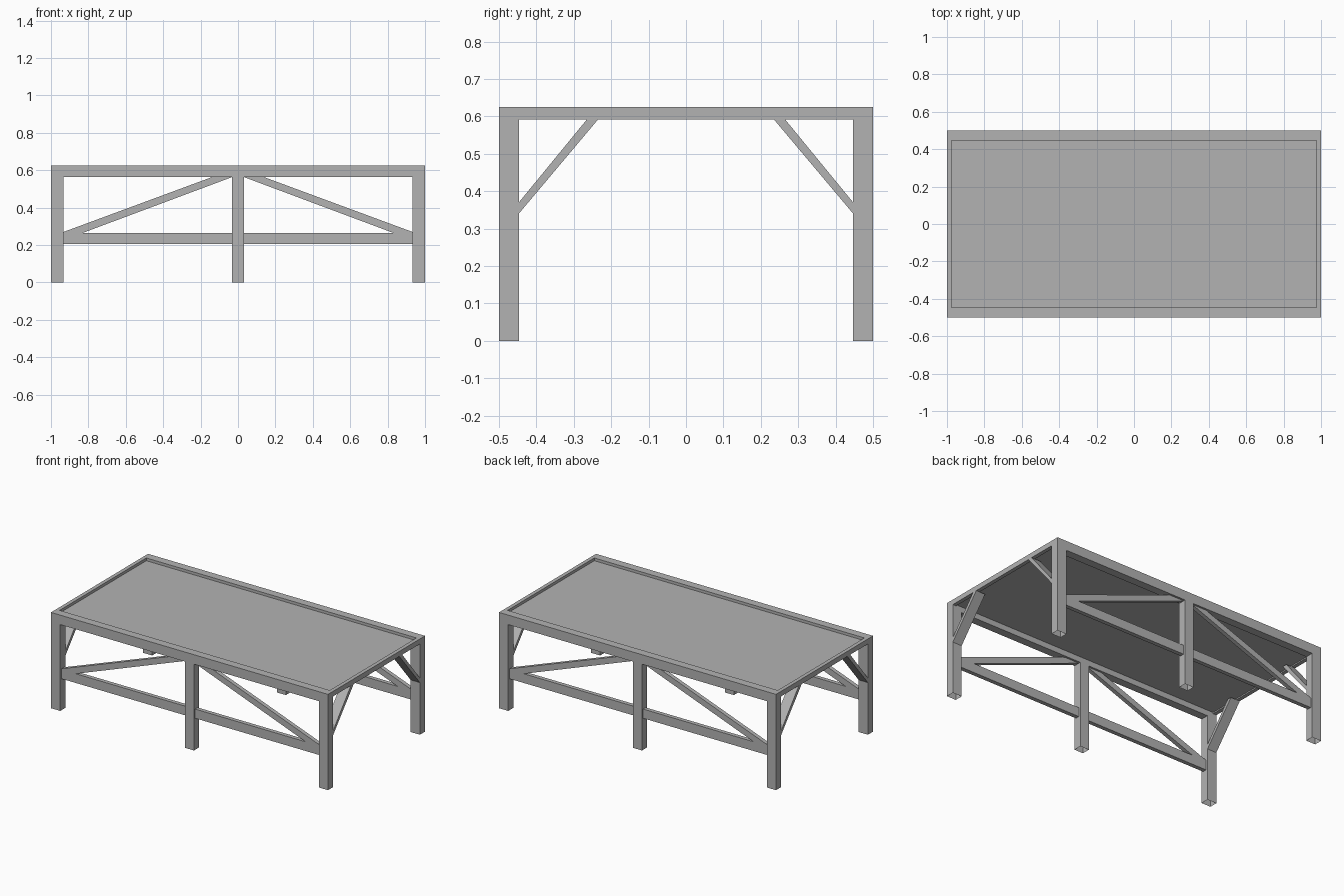
import bpy
import bmesh

cube = bpy.data.objects.get("Cube")
if cube:
    bpy.data.objects.remove(cube, do_unlink=True)

# One plain grey for the whole table
grey = bpy.data.materials.new("plain grey")
grey.use_nodes = True
GREY = (0.45, 0.45, 0.45, 1.0)
grey.diffuse_color = GREY
grey.node_tree.nodes["Principled BSDF"].inputs["Base Color"].default_value = GREY

# Main sizes
LEG_X, LEG_Y = 0.933, 0.447      # inner faces of the corner legs
TOP, RAIL_Z = 0.625, 0.563       # table top and underside of long rails
END_Z, END_X = 0.592, 0.975      # underside and inner face of end rails
LOW_Z0, LOW_Z1 = 0.205, 0.265    # stretcher
IN_Y0, IN_Y1 = 0.46, 0.487       # thickness of stretchers and long braces


def prism(name, profile, axis, lo, hi, open_bottom=False):
    """Extrude a 2D profile (the two remaining axes in order) along an axis."""
    bm = bmesh.new()

    def point(p, d):
        co = list(p)
        co.insert(axis, d)
        return bm.verts.new(co)

    base = bm.faces.new([point(p, lo) for p in profile])
    top = bmesh.ops.extrude_face_region(bm, geom=[base], use_keep_orig=True)
    shift = [0, 0, 0]
    shift[axis] = hi - lo
    bmesh.ops.translate(bm, vec=shift,
                        verts=[v for v in top["geom"] if isinstance(v, bmesh.types.BMVert)])
    bmesh.ops.recalc_face_normals(bm, faces=bm.faces[:])
    if open_bottom:
        bm.normal_update()
        bmesh.ops.delete(bm, geom=[f for f in bm.faces if f.normal.z < -0.9],
                         context='FACES_ONLY')
    mesh = bpy.data.meshes.new(name)
    bm.to_mesh(mesh)
    bm.free()
    mesh.materials.append(grey)
    obj = bpy.data.objects.new(name, mesh)
    bpy.context.collection.objects.link(obj)
    return obj


def box(name, x, y, z, open_bottom=False):
    prof = [(x[0], y[0]), (x[1], y[0]), (x[1], y[1]), (x[0], y[1])]
    return prism(name, prof, 2, z[0], z[1], open_bottom)


def span(s, a, b):
    """Interval a..b, mirrored when s is -1."""
    return tuple(sorted((s * a, s * b)))


# Recessed table top
box("top_panel", (-END_X, END_X), (-LEG_Y, LEG_Y), (0.600, 0.607))

for sy, side in ((-1, "front"), (1, "back")):
    # Long rail, and the middle leg beneath it
    leg_y = span(sy, LEG_Y, 0.5)
    box(f"{side}_rail", (-1, 1), leg_y, (RAIL_Z, TOP))
    box(f"{side}_middle_leg", (-0.032, 0.032), leg_y, (0, RAIL_Z), True)
    inner = span(sy, IN_Y0, IN_Y1)
    for sx, end in ((-1, "right"), (1, "left")):
        # Corner leg and the stretcher to the middle leg
        box(f"{side}_{end}_leg", span(sx, LEG_X, 1), leg_y, (0, RAIL_Z), True)
        box(f"{side}_{end}_stretcher", span(sx, 0.032, LEG_X), inner, (LOW_Z0, LOW_Z1))
        # Long diagonal brace
        prof = [(sx * 0.83, LOW_Z1), (sx * LEG_X, LOW_Z1), (sx * LEG_X, 0.27),
                (sx * 0.14, RAIL_Z), (sx * 0.032, RAIL_Z)]
        prism(f"{side}_{end}_long_brace", prof, 1, *inner)
        # Short diagonal brace under the end rail
        prof = [(sy * LEG_Y, 0.34), (sy * LEG_Y, 0.37),
                (sy * 0.265, END_Z), (sy * 0.235, END_Z)]
        prism(f"{side}_{end}_end_brace", prof, 0, *span(sx, LEG_X, 1))

# End rails between the long rails
for sx, end in ((-1, "right"), (1, "left")):
    box(f"{end}_end_rail", span(sx, END_X, 1), (-LEG_Y, LEG_Y), (END_Z, TOP))
